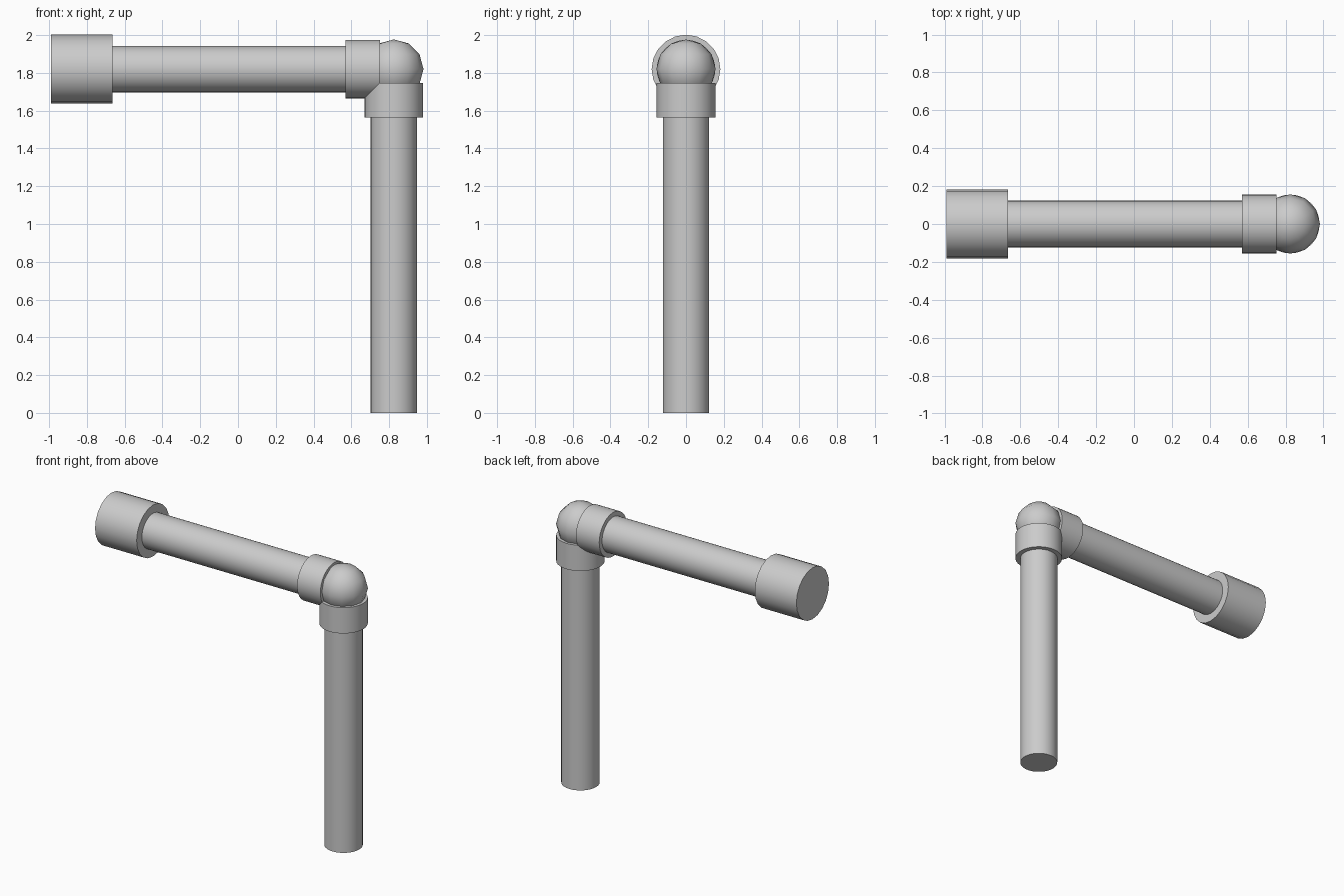
import bpy
import math
from mathutils import Vector

cube = bpy.data.objects.get("Cube")
if cube:
    bpy.data.objects.remove(cube, do_unlink=True)

# Single plain grey material
grey = bpy.data.materials.new("plain_grey")
grey.use_nodes = True
colour = (0.6, 0.6, 0.6, 1)
grey.diffuse_color = colour
grey.node_tree.nodes["Principled BSDF"].inputs["Base Color"].default_value = colour

ELBOW = Vector((0.825, 0, 1.82))  # where the two pipe axes meet


def finish(name):
    obj = bpy.context.object
    obj.name = name
    obj.data.materials.append(grey)
    bpy.ops.object.shade_smooth_by_angle(angle=math.radians(40))


def pipe(name, start, end, radius, sides):
    """Capped cylinder running between two points."""
    start, end = Vector(start), Vector(end)
    axis = end - start
    bpy.ops.mesh.primitive_cylinder_add(
        vertices=sides, radius=radius, depth=axis.length,
        location=(start + end) / 2,
        rotation=axis.to_track_quat('Z', 'Y').to_euler())
    finish(name)


# Upright pipe and its collar
x = ELBOW.x
pipe("upright_pipe", (x, 0, 0), (x, 0, 1.62), 0.123, 32)
pipe("upright_collar", (x, 0, 1.565), (x, 0, 1.747), 0.155, 32)

# Horizontal pipe, its collar and the wide end cap
z = ELBOW.z
pipe("cross_pipe", (-0.72, 0, z), (0.62, 0, z), 0.123, 32)
pipe("cross_collar", (0.57, 0, z), (0.752, 0, z), 0.155, 32)
pipe("end_cap", (-0.99, 0, z), (-0.665, 0, z), 0.182, 20)

# Round elbow joint
bpy.ops.mesh.primitive_uv_sphere_add(
    segments=12, ring_count=6, radius=0.157, location=ELBOW)
finish("elbow_ball")
